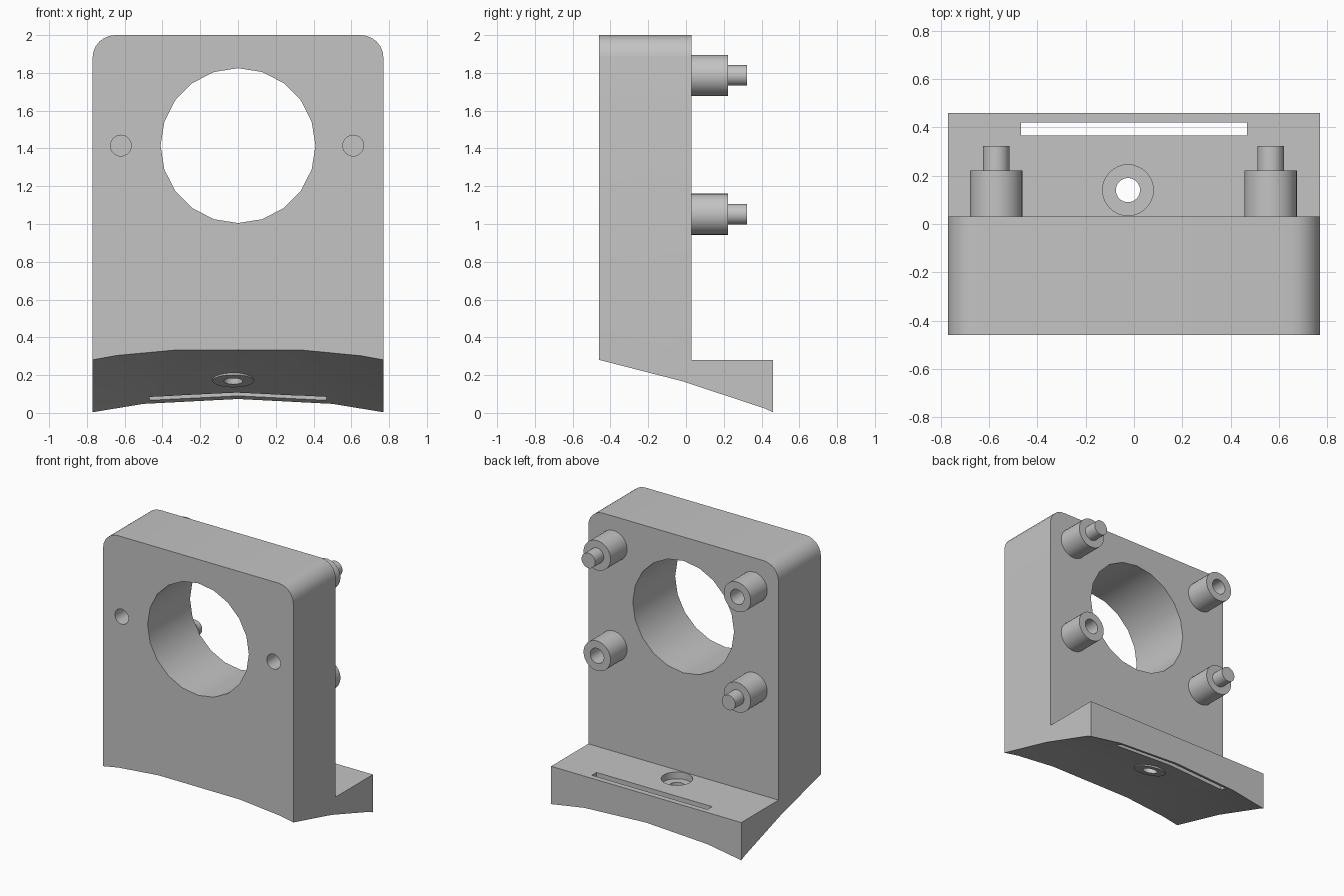
import bpy, bmesh, math
from mathutils import Matrix, Vector

if "Cube" in bpy.data.objects:
    bpy.data.objects.remove(bpy.data.objects["Cube"], do_unlink=True)

grey = bpy.data.materials.new("plain grey")
grey.use_nodes = True
COLOUR = (0.55, 0.55, 0.55, 1)
grey.diffuse_color = COLOUR
grey.node_tree.nodes["Principled BSDF"].inputs["Base Color"].default_value = COLOUR

HALF, BACK, FACE = 0.77, 0.46, 0.03      # half width, half depth, back face of plate
HOLE_Z, LEDGE_Z = 1.415, 0.28
PORT = Vector((-0.025, 0.14, 0))


def make(name, bm):
    bmesh.ops.recalc_face_normals(bm, faces=bm.faces)
    mesh = bpy.data.meshes.new(name)
    bm.to_mesh(mesh)
    bm.free()
    mesh.materials.append(grey)
    obj = bpy.data.objects.new(name, mesh)
    bpy.context.collection.objects.link(obj)
    return obj


def add_cylinder(bm, radius, start, end, sides=32):
    start, end = Vector(start), Vector(end)
    axis = end - start
    turn = axis.to_track_quat('Z', 'Y').to_matrix().to_4x4()
    bmesh.ops.create_cone(bm, cap_ends=True, segments=sides, radius1=radius,
                          radius2=radius, depth=axis.length,
                          matrix=Matrix.Translation((start + end) / 2) @ turn)


def cylinder(name, radius, start, end, sides=32):
    bm = bmesh.new()
    add_cylinder(bm, radius, start, end, sides)
    return make(name, bm)


def select_only(obj):
    bpy.ops.object.select_all(action='DESELECT')
    obj.select_set(True)
    bpy.context.view_layer.objects.active = obj


def combine(target, tool, operation='DIFFERENCE'):
    tool.hide_render = True
    mod = target.modifiers.new("combine", 'BOOLEAN')
    mod.operation, mod.solver, mod.object = operation, 'EXACT', tool
    select_only(target)
    bpy.ops.object.modifier_apply(modifier=mod.name)
    bpy.data.objects.remove(tool, do_unlink=True)


def smooth(obj):
    select_only(obj)
    bpy.ops.object.shade_smooth_by_angle(angle=math.radians(30))


# L-shaped bracket body with rounded top corners
bm = bmesh.new()
profile = [(-BACK, 0), (BACK, 0), (BACK, LEDGE_Z), (FACE, LEDGE_Z), (FACE, 2), (-BACK, 2)]
face = bm.faces.new([bm.verts.new((-HALF, y, z)) for y, z in profile])
moved = bmesh.ops.extrude_face_region(bm, geom=[face])["geom"]
bmesh.ops.translate(bm, vec=(2 * HALF, 0, 0),
                    verts=[v for v in moved if isinstance(v, bmesh.types.BMVert)])
corners = [e for e in bm.edges if all(v.co.z > 1.99 for v in e.verts)
           and abs(e.verts[0].co.x - e.verts[1].co.x) < 0.01]
bmesh.ops.bevel(bm, geom=corners, offset=0.12, segments=6, profile=0.5, affect='EDGES')
body = make("bracket_body", bm)


# Arched, sloping underside
def ramp(x, points):
    for (a, fa), (b, fb) in zip(points, points[1:]):
        if x <= b:
            return fa + (fb - fa) * (x - a) / (b - a)
    return points[-1][1]


front_drop = [(0, 0), (0.33, 0), (0.65, 0.6), (0.8, 1.15)]
back_drop = [(0, 0), (0.5, 0.38), (0.8, 1.11)]
# each row: y, crown height, side height
rows = [(-0.5, 0.343, 0.293), (-0.02, 0.23, 0.17), (0.42, 0.09, 0.025), (0.5, 0.057, -0.013)]
half_xs = [0.33, 0.5, 0.65, 0.8]
xs = [-x for x in reversed(half_xs)] + [0] + half_xs
bm = bmesh.new()
grid = []
for y, crown, side in rows:
    t = min(1, (y + 0.5) / 0.92)
    line = []
    for x in xs:
        drop = (1 - t) * ramp(abs(x), front_drop) + t * ramp(abs(x), back_drop)
        line.append(bm.verts.new((x, y, crown - (crown - side) * drop)))
    grid.append(line)
for near, far in zip(grid, grid[1:]):
    for i in range(len(xs) - 1):
        bm.faces.new((near[i], near[i + 1], far[i + 1], far[i]))
skirt = bmesh.ops.extrude_face_region(bm, geom=bm.faces[:], use_keep_orig=True)["geom"]
for v in skirt:
    if isinstance(v, bmesh.types.BMVert):
        v.co.z = -0.4
combine(body, make("underside_cutter", bm))

# Round window and blind front holes
combine(body, cylinder("window_cutter", 0.41, (0, -1, HOLE_Z), (0, 1, HOLE_Z), 20))
for x in (-0.62, 0.61):
    combine(body, cylinder("blind_cutter", 0.055, (x, -0.6, HOLE_Z), (x, -0.2, HOLE_Z)))

# Slot through the ledge
bm = bmesh.new()
bmesh.ops.create_cube(bm, size=1, matrix=Matrix.Translation((0, 0.393, 0.2))
                      @ Matrix.Diagonal((0.935, 0.054, 1, 1)))
combine(body, make("slot_cutter", bm))

# Tilted boss under the ledge, then counterbore and through hole
centre = PORT + Vector((0, 0, 0.18))
normal = Vector((0, 0.318, 1)).normalized()
combine(body, cylinder("port_boss", 0.11, centre - normal * 0.012, centre + normal * 0.03), 'UNION')
up = Vector((0, 0, 1))
combine(body, cylinder("counterbore_cutter", 0.105, PORT + up * 0.23, PORT + up * 0.5))
combine(body, cylinder("port_cutter", 0.05, PORT - up * 0.2, PORT + up * 0.6))
smooth(body)

# Rear standoffs: pins on one diagonal, sockets on the other
for side, x in (("left", 0.565), ("right", -0.57)):
    for level, z in (("upper", 1.787), ("lower", 1.052)):
        post = cylinder(f"{side}_{level}_standoff", 0.109, (x, FACE - 0.01, z), (x, 0.222, z))
        if (side == "left") == (level == "upper"):
            pin = cylinder(f"{side}_{level}_pin", 0.055, (x, 0.2, z), (x, 0.322, z))
            smooth(pin)
        else:
            combine(post, cylinder("socket_cutter", 0.055, (x, 0.09, z), (x, 0.4, z)))
        smooth(post)
